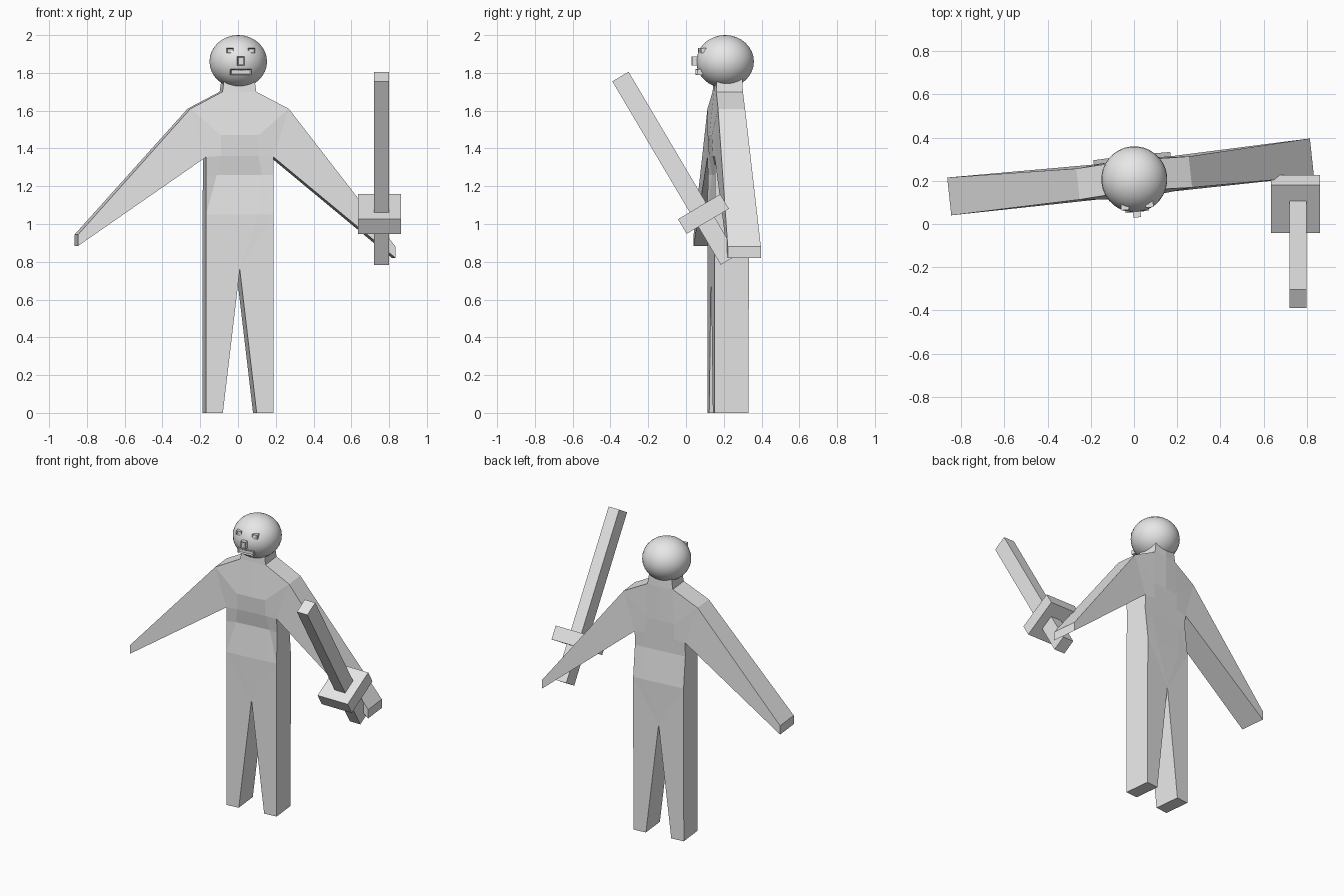
import bpy, bmesh
from math import radians
from mathutils import Matrix, Vector

old = bpy.data.objects.get("Cube")
if old:
    bpy.data.objects.remove(old, do_unlink=True)

GREY = (0.8, 0.8, 0.8, 1.0)
grey = bpy.data.materials.new("plain grey")
grey.use_nodes = True
grey.diffuse_color = GREY
grey.node_tree.nodes["Principled BSDF"].inputs["Base Color"].default_value = GREY

# The whole figure is turned slightly about the vertical
TURN = Matrix.Translation((0, 0.22, 0)) @ Matrix.Rotation(radians(6.15), 4, "Z")


def finish(name, bm, matrix):
    bmesh.ops.transform(bm, matrix=matrix, verts=bm.verts)
    bmesh.ops.recalc_face_normals(bm, faces=bm.faces)
    mesh = bpy.data.meshes.new(name)
    bm.to_mesh(mesh)
    bm.free()
    mesh.materials.append(grey)
    obj = bpy.data.objects.new(name, mesh)
    bpy.context.collection.objects.link(obj)
    return obj


def block(name, center, size, matrix, rim=0, recess=0):
    """Box, optionally with a recessed panel in its front face."""
    bm = bmesh.new()
    bmesh.ops.create_cube(bm, size=1)
    bmesh.ops.scale(bm, vec=size, verts=bm.verts)
    bmesh.ops.translate(bm, vec=center, verts=bm.verts)
    if rim:
        bm.normal_update()
        front = [f for f in bm.faces if f.normal.y < -0.9]
        bmesh.ops.inset_region(bm, faces=front, thickness=rim)
        bmesh.ops.translate(bm, vec=(0, recess, 0), verts=front[0].verts)
    return finish(name, bm, matrix)


# Half of the body: x, height, front depth, back depth
points = {
    "foot_in": (0.09, 0, -0.088, 0.092),
    "foot_out": (0.179, 0, -0.088, 0.092),
    "crotch": (0, 0.76, -0.088, 0.092),
    "hip_mid": (0, 1.05, -0.09, 0.097),
    "hip_in": (0.1, 1.05, -0.09, 0.097),
    "hip_out": (0.179, 1.05, -0.088, 0.095),
    "waist_mid": (0, 1.26, -0.07, 0.072),
    "waist_in": (0.12, 1.26, -0.07, 0.072),
    "waist_out": (0.179, 1.26, -0.085, 0.072),
    "armpit": (0.179, 1.355, -0.088, 0.075),
    "rib_mid": (0, 1.36, -0.088, 0.075),
    "rib_in": (0.1, 1.36, -0.088, 0.075),
    "chest_mid": (0, 1.47, -0.097, 0.078),
    "chest_in": (0.1, 1.47, -0.095, 0.078),
    "collar_mid": (0, 1.7, -0.072, 0.08),
    "collar": (0.09, 1.7, -0.07, 0.072),
    "neck_mid": (0, 1.77, -0.07, 0.075),
    "neck": (0.08, 1.77, -0.065, 0.07),
    "shoulder": (0.262, 1.61, -0.079, 0.065),
    "hand_top": (0.845, 0.912, -0.088, 0.088),
    "hand_low": (0.845, 0.852, -0.088, 0.088),
}
panels = [row.split() for row in (
    "crotch foot_in foot_out hip_out", "crotch hip_out hip_in", "crotch hip_in hip_mid",
    "hip_mid hip_in waist_in waist_mid", "hip_in hip_out waist_in",
    "hip_out waist_out waist_in", "waist_mid waist_in rib_in rib_mid",
    "waist_in waist_out armpit rib_in", "rib_mid rib_in chest_in chest_mid",
    "rib_in armpit shoulder chest_in", "chest_mid chest_in collar collar_mid",
    "chest_in shoulder collar", "collar_mid collar neck neck_mid",
    "armpit hand_low hand_top shoulder",
)]
edge_use = {}
for panel in panels:
    for a, b in zip(panel, panel[1:] + panel[:1]):
        edge_use.setdefault(frozenset((a, b)), []).append((a, b))
rims = [use[0] for use in edge_use.values() if len(use) == 1
        and any(points[n][0] > 0 for n in use[0])]

bm = bmesh.new()
for side in (1, -1):
    front, back = {}, {}
    for name, (x, z, near, far) in points.items():
        if name.startswith("hand"):  # the left arm hangs lower
            x, z = x - side * 0.016, z - side * 0.032
        front[name] = bm.verts.new((side * x, near, z))
        back[name] = bm.verts.new((side * x, far, z))
    for panel in panels:
        bm.faces.new([front[n] for n in panel])
        bm.faces.new([back[n] for n in reversed(panel)])
    for a, b in rims:
        bm.faces.new((front[a], front[b], back[b], back[a]))
bmesh.ops.remove_doubles(bm, verts=bm.verts, dist=0.0001)
finish("body", bm, TURN)

# Head
bm = bmesh.new()
bmesh.ops.create_uvsphere(bm, u_segments=32, v_segments=16, radius=1)
bmesh.ops.scale(bm, vec=(0.153, 0.153, 0.14), verts=bm.verts)
bmesh.ops.translate(bm, vec=(0, -0.013, 1.86), verts=bm.verts)
head = finish("head", bm, TURN)
for face in head.data.polygons:
    face.use_smooth = True

# Face details
for name, side in (("left_eye", 1), ("right_eye", -1)):
    block(name, (side * 0.057, -0.13, 1.918), (0.036, 0.04, 0.027), TURN, 0.006, 0.008)
block("nose", (-0.005, -0.165, 1.862), (0.036, 0.05, 0.047), TURN, 0.007, 0.004)
block("mouth", (-0.002, -0.145, 1.805), (0.11, 0.04, 0.03), TURN, 0.007, 0.01)

# Sword, leaning forward
LEAN = Matrix.Translation(Vector((0.76, -0.06, 1.295))) @ Matrix.Rotation(radians(30.6), 4, "X")
block("sword_blade_and_grip", (0, 0, 0), (0.08, 0.1, 1.128), LEAN)
block("sword_guard", (-0.012, 0.008, -0.286), (0.228, 0.26, 0.09), LEAN)
